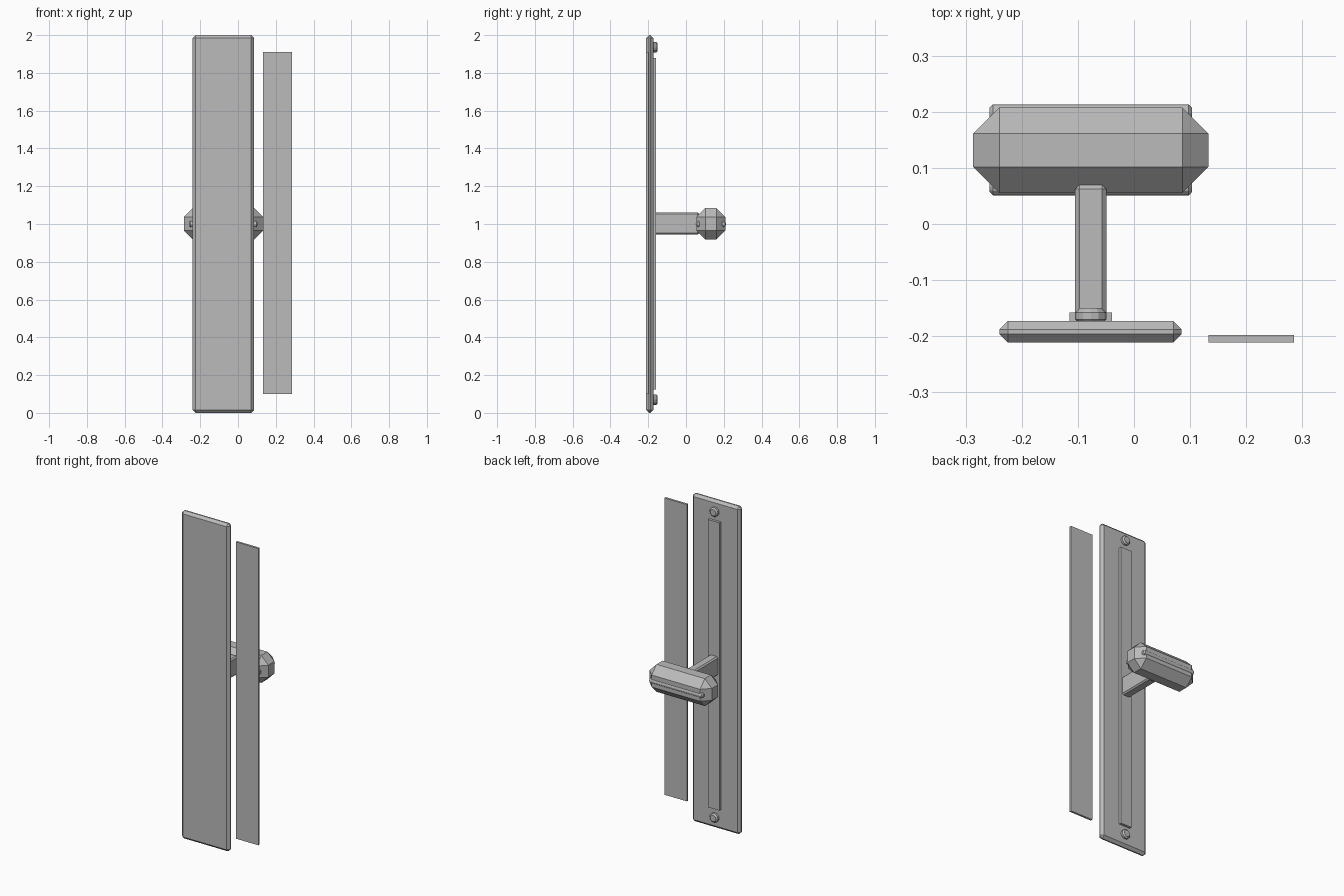
import bpy, bmesh, math
from mathutils import Matrix, Vector

if "Cube" in bpy.data.objects:
    bpy.data.objects.remove(bpy.data.objects["Cube"])

metal = bpy.data.materials.new("grey metal")
metal.diffuse_color = (0.5, 0.5, 0.5, 1)
metal.use_nodes = True
metal.node_tree.nodes["Principled BSDF"].inputs["Base Color"].default_value = metal.diffuse_color


def finish(name, bm, bevel, edges):
    if bevel:
        bmesh.ops.bevel(bm, geom=edges, offset=bevel, offset_type='OFFSET',
                        segments=1, profile=0.5, affect='EDGES')
    bmesh.ops.recalc_face_normals(bm, faces=bm.faces)
    me = bpy.data.meshes.new(name)
    bm.to_mesh(me)
    bm.free()
    me.materials.append(metal)
    ob = bpy.data.objects.new(name, me)
    bpy.context.collection.objects.link(ob)
    return ob


def box(name, lo, hi, bevel=0):
    lo, hi = Vector(lo), Vector(hi)
    bm = bmesh.new()
    bmesh.ops.create_cube(bm, size=1, matrix=Matrix.Translation((lo + hi) / 2)
                          @ Matrix.Diagonal((*(hi - lo), 1)))
    return finish(name, bm, bevel, bm.edges[:])


def cylinder(name, centre, radius, length, axis, sides, bevel):
    rot = Matrix.Rotation(math.pi / 2, 4, 'Y' if axis == 'X' else 'X')
    bm = bmesh.new()
    bmesh.ops.create_cone(bm, cap_ends=True, segments=sides, radius1=radius,
                          radius2=radius, depth=length,
                          matrix=Matrix.Translation(centre) @ rot)
    rims = [e for e in bm.edges if any(len(f.verts) > 4 for f in e.link_faces)]
    return finish(name, bm, bevel, rims)


CX = -0.077  # centre line of the handle

# Mounting plate with chamfered rim, and the raised strip on its back
box("mounting_plate", (-0.24, -0.211, 0), (0.085, -0.173, 2), 0.015)
box("raised_strip", (CX - 0.038, -0.18, 0.125), (CX + 0.038, -0.158, 1.88))

# Separate flat side plate
box("side_plate", (0.133, -0.211, 0.1), (0.285, -0.198, 1.91))

# Screws at both ends of the plate
for part, z in (("lower", 0.07), ("upper", 1.935)):
    cylinder(part + "_screw", (CX, -0.164, z), 0.028, 0.028, 'Y', 12, 0.008)

# Stem and chamfered grip
box("stem", (CX - 0.028, -0.175, 0.945), (CX + 0.028, 0.07, 1.06), 0.008)
box("grip", (-0.287, 0.055, 0.918), (0.133, 0.208, 1.085), 0.047)

# Thin rods along the front and back of the grip
for part, y in (("front", 0.067), ("back", 0.197)):
    cylinder(part + "_grip_rod", (CX, y, 1.0), 0.016, 0.361, 'X', 12, 0.006)
